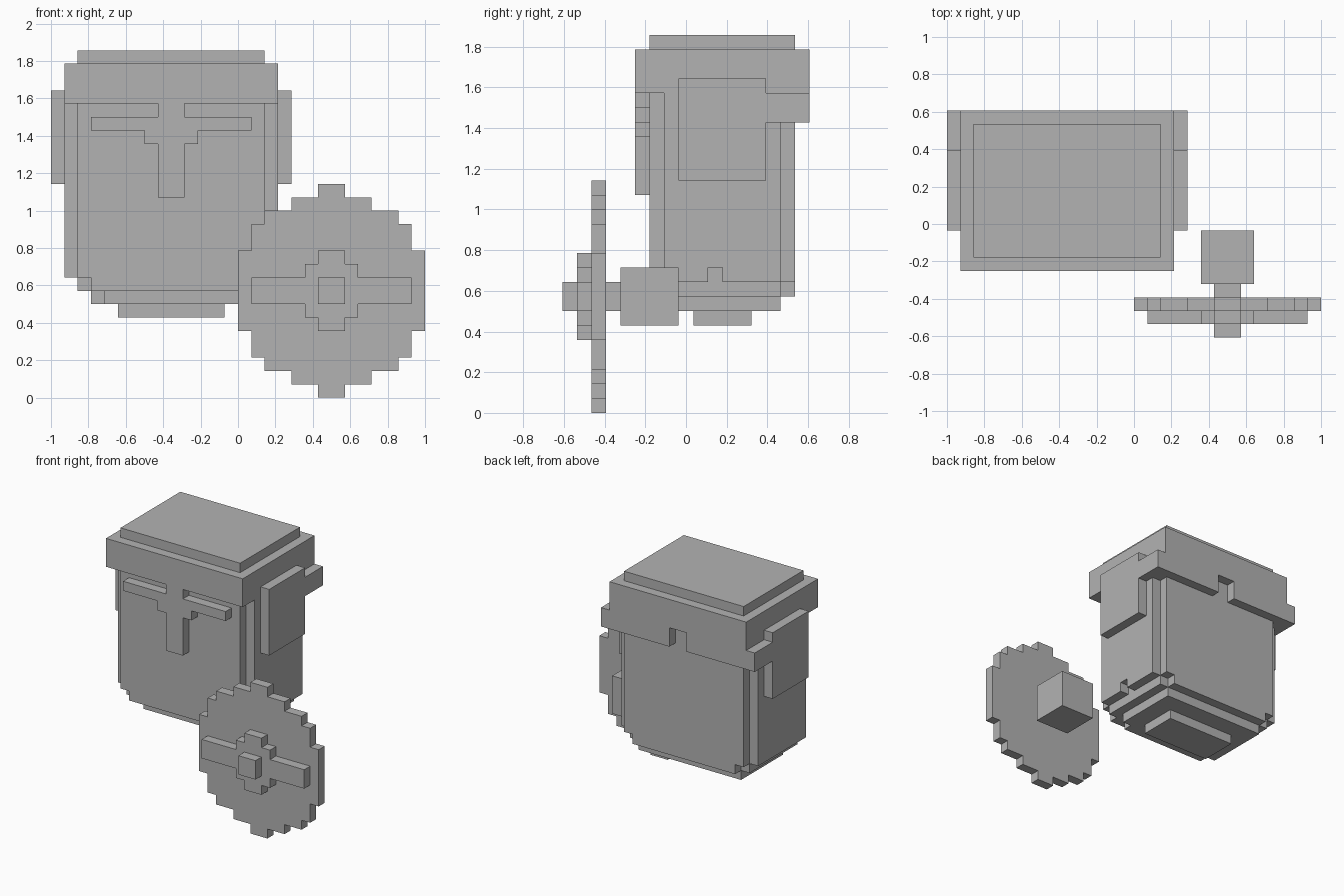
import bpy
import bmesh
from math import radians
from itertools import product

if "Cube" in bpy.data.objects:
    bpy.data.objects.remove(bpy.data.objects["Cube"], do_unlink=True)

UNIT = 1 / 14               # size of one block
ORIGIN = (-14, -8.5, 0)     # grid corner, in blocks

grey = bpy.data.materials.new("plain grey")
grey.use_nodes = True
COLOUR = (0.45, 0.45, 0.45, 1)
grey.diffuse_color = COLOUR
grey.node_tree.nodes["Principled BSDF"].inputs["Base Color"].default_value = COLOUR


def blocks(x, y, z):
    """All grid cells in a box given by three (low, high) ranges."""
    return set(product(range(*x), range(*y), range(*z)))


def build(name, cells):
    """Turn a set of grid cells into one clean, closed, flat-faced mesh."""
    bm = bmesh.new()
    verts = {}

    def vert(p):
        if p not in verts:
            verts[p] = bm.verts.new([(c + o) * UNIT for c, o in zip(p, ORIGIN)])
        return verts[p]

    for cell in cells:
        for axis, side in product(range(3), (0, 1)):
            near = list(cell)
            near[axis] += 2 * side - 1
            if tuple(near) in cells:
                continue
            u, v = (axis + 1) % 3, (axis + 2) % 3
            ring = []
            for du, dv in ((0, 0), (1, 0), (1, 1), (0, 1)):
                p = list(cell)
                p[axis] += side
                p[u] += du
                p[v] += dv
                ring.append(vert(tuple(p)))
            bm.faces.new(ring if side else ring[::-1])
    # merge the coplanar squares into large faces
    bmesh.ops.dissolve_limit(bm, angle_limit=radians(1), verts=bm.verts[:], edges=bm.edges[:])
    mesh = bpy.data.meshes.new(name)
    bm.to_mesh(mesh)
    bm.free()
    mesh.materials.append(grey)
    obj = bpy.data.objects.new(name, mesh)
    bpy.context.collection.objects.link(obj)


# Head: two crossed boxes with a stepped chin and a small nick on the left side
head = blocks((2, 16), (6, 16), (9, 22)) | blocks((1, 17), (7, 15), (9, 22))
head |= blocks((3, 15), (6, 16), (8, 9)) | blocks((2, 16), (7, 15), (8, 9))
head |= blocks((3, 15), (8, 15), (7, 8)) | blocks((4, 14), (7, 8), (7, 8))
head |= blocks((5, 13), (9, 13), (6, 7))
head -= blocks((16, 17), (10, 11), (9, 10))

# Headband: deep rim, lower wrap at the back with a centre notch, ear flaps
band = blocks((1, 17), (5, 17), (22, 25))
band |= blocks((0, 18), (14, 17), (20, 22)) - blocks((8, 10), (16, 17), (20, 22))
for x in (0, 17):
    band |= blocks((x, x + 1), (8, 14), (16, 23))
build("head", head - band)
build("headband", band)
build("crown", blocks((2, 16), (6, 16), (25, 26)))

# Brow and nose
face = blocks((8, 10), (5, 6), (15, 22))
face |= blocks((3, 15), (5, 6), (20, 21)) | blocks((7, 11), (5, 6), (19, 20))
build("brow_and_nose", face)

# Round shield: stacked (half width, half height) slabs about its centre
CX, CZ = 21, 8


def stack(sizes, y):
    cells = set()
    for w, h in sizes:
        cells |= blocks((CX - w, CX + w), y, (CZ - h, CZ + h))
    return cells


build("shield_disc", stack([(7, 3), (6, 5), (5, 6), (3, 7), (1, 8)], (2, 3)))
build("shield_cross", stack([(6, 1), (2, 2), (1, 3)], (1, 2)))
build("shield_boss", stack([(1, 1)], (0, 1)))
build("shield_grip", stack([(1, 1)], (3, 4)))
build("hand", stack([(2, 2)], (4, 8)))
